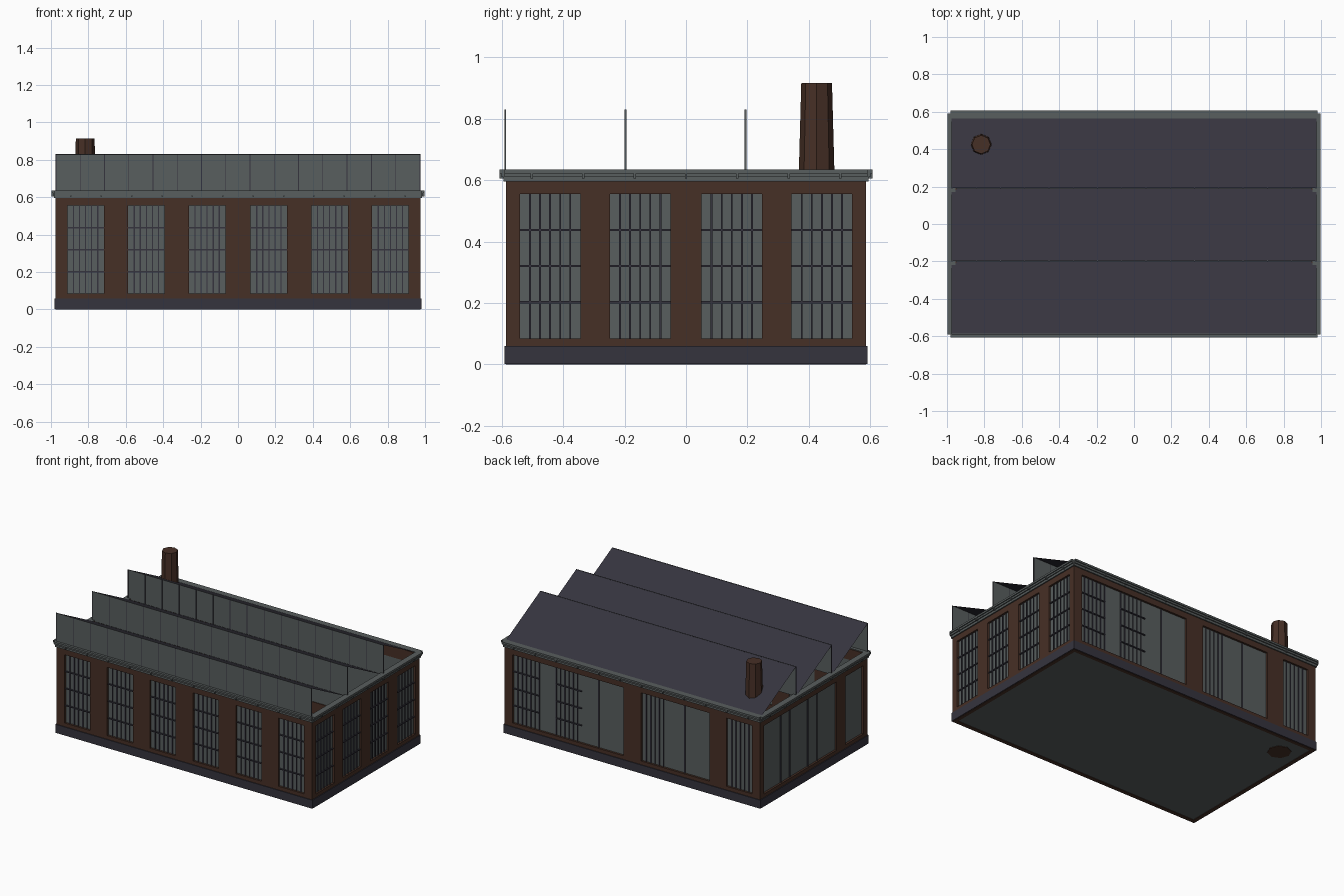
import bpy, bmesh
from mathutils import Matrix
from math import radians

cube = bpy.data.objects.get("Cube")
if cube:
    bpy.data.objects.remove(cube, do_unlink=True)


def material(name, rgb):
    m = bpy.data.materials.new(name)
    m.use_nodes = True
    m.diffuse_color = (*rgb, 1)
    m.node_tree.nodes["Principled BSDF"].inputs["Base Color"].default_value = (*rgb, 1)
    return m


BRICK = material("dark brown brick", (0.062, 0.029, 0.019))
GREY = material("grey glass and stone", (0.098, 0.112, 0.112))
SLATE = material("dark slate", (0.036, 0.034, 0.048))


def finish(name, bm, mat):
    mesh = bpy.data.meshes.new(name)
    bm.to_mesh(mesh)
    bm.free()
    mesh.materials.append(mat)
    obj = bpy.data.objects.new(name, mesh)
    bpy.context.collection.objects.link(obj)
    return obj


def boxes(name, mat, ranges, angle=0):
    """Boxes given as (along from, to, outward from, to, height from, to) on a facade."""
    bm = bmesh.new()
    for u0, u1, d0, d1, z0, z1 in ranges:
        place = Matrix.Translation(((u0 + u1) / 2, -(d0 + d1) / 2, (z0 + z1) / 2))
        size = Matrix.Diagonal((u1 - u0, d1 - d0, z1 - z0, 1))
        bmesh.ops.create_cube(bm, size=1, matrix=place @ size)
    bmesh.ops.rotate(bm, verts=bm.verts, matrix=Matrix.Rotation(radians(angle), 3, 'Z'))
    return finish(name, bm, mat)


HX, HY = 0.975, 0.585
SILL, HEAD, EAVES = 0.085, 0.555, 0.635
THICK = 0.025


def window_bars(u0, u1, face, rows=True):
    w, h = u1 - u0, HEAD - SILL
    out = [(u0 + w * i / 6 - 0.003, u0 + w * i / 6 + 0.003, face, face + 0.006, SILL, HEAD)
           for i in range(1, 6)]
    if rows:
        out += [(u0, u1, face, face + 0.008, SILL + h * i / 4 - 0.0035, SILL + h * i / 4 + 0.0035)
                for i in range(1, 4)]
    return out


def facade(side, angle, half, d, end, openings, full, upright=(), seams=()):
    # brick bands and piers around the openings
    edges = [-end] + [e for o in openings for e in o] + [end]
    wall = [(-end, end, d - THICK, d, 0, SILL), (-end, end, d - THICK, d, HEAD, EAVES - 0.005)]
    wall += [(a, b, d - THICK, d, SILL, HEAD) for a, b in zip(edges[::2], edges[1::2])]
    boxes(side + "_brick_wall", BRICK, wall, angle)
    # glazing set back in each opening
    face = d - 0.014
    boxes(side + "_window_glass", GREY,
          [(a, b, face - 0.006, face, SILL, HEAD) for a, b in openings], angle)
    bars = [b for w in full for b in window_bars(*w, face)]
    bars += [b for w in upright for b in window_bars(*w, face, False)]
    bars += [(s - 0.003, s + 0.003, face, face + 0.006, SILL, HEAD) for s in seams]
    if bars:
        boxes(side + "_window_bars", SLATE, bars, angle)
    # plinth
    boxes(side + "_plinth", SLATE, [(-half - 0.005, half + 0.005, d - 0.005, d + 0.005, 0.002, 0.06)], angle)
    # stepped cornice with small brackets
    c = half + 0.005
    steps = [(0.595, 0.610, 0.008), (0.610, 0.622, 0.015), (0.622, EAVES, 0.022)]
    boxes(side + "_cornice", GREY, [(-c, c, d - 0.02, d + o, z0, z1) for z0, z1, o in steps], angle)
    n = round(2 * half / 0.165)
    boxes(side + "_cornice_brackets", GREY,
          [(u - 0.004, u + 0.004, d, d + 0.021, 0.605, 0.623)
           for u in (-half + 2 * half * (i + 0.5) / n for i in range(n))], angle)


# Regular bays on the long and the short sides
long_bays = [(c - 0.0975, c + 0.0975) for c in (-0.815, -0.49, -0.165, 0.165, 0.49, 0.815)]
short_bays = [(c - 0.0985, c + 0.0985) for c in (-0.442, -0.149, 0.149, 0.442)]
INNER = HY - THICK

facade("front", 0, HX, HY, HX, long_bays, long_bays)
facade("left", 90, HY, HX, INNER, short_bays, short_bays)
# The rear and the right side have wide openings that join several bays
facade("back", 180, HX, HY, HX,
       [(long_bays[0][0], long_bays[2][1]), (long_bays[3][0], long_bays[4][1]), long_bays[5]],
       long_bays[:2], (long_bays[3], long_bays[5]),
       (long_bays[0][1], long_bays[1][0], long_bays[2][0], long_bays[4][0]))
facade("right", 270, HY, HX, INNER,
       [(short_bays[0][0], short_bays[2][1]), short_bays[3]], (), (),
       (short_bays[0][1], short_bays[1][0], short_bays[1][1], short_bays[2][0]))

# Floor
boxes("floor", GREY, [(-HX + 0.02, HX - 0.02, -HY + 0.02, HY - 0.02, 0.003, 0.006)])

# Sawtooth roof: upright glazing with mullions, and a thin slope behind each
PITCH, RIDGE, VALLEY = 0.391, 0.83, 0.625
for i, label in enumerate(("front", "middle", "rear")):
    y = -0.588 + PITCH * i
    boxes(label + "_roof_glazing", GREY, [(-HX, HX, -y - 0.002, -y + 0.002, VALLEY, RIDGE - 0.001)])
    step = 2 * HX / 15
    boxes(label + "_roof_mullions", SLATE,
          [(x - 0.002, x + 0.002, -y - 0.003, -y + 0.003, VALLEY, RIDGE - 0.001)
           for x in (-HX + 0.002 + (step - 0.0003) * k for k in range(16))])
    bm = bmesh.new()
    corners = [(-HX, y - 0.002, RIDGE), (HX, y - 0.002, RIDGE),
               (HX, y + PITCH - 0.003, VALLEY), (-HX, y + PITCH - 0.003, VALLEY)]
    bm.faces.new([bm.verts.new(c) for c in corners])
    finish(label + "_roof_slope", bm, SLATE)

# Tapered eight-sided chimney standing on the ground
bm = bmesh.new()
bmesh.ops.create_cone(bm, cap_ends=True, segments=8, radius1=0.075, radius2=0.05, depth=0.915,
                      matrix=Matrix.Translation((-0.817, 0.425, 0.4575)))
finish("chimney", bm, BRICK)
